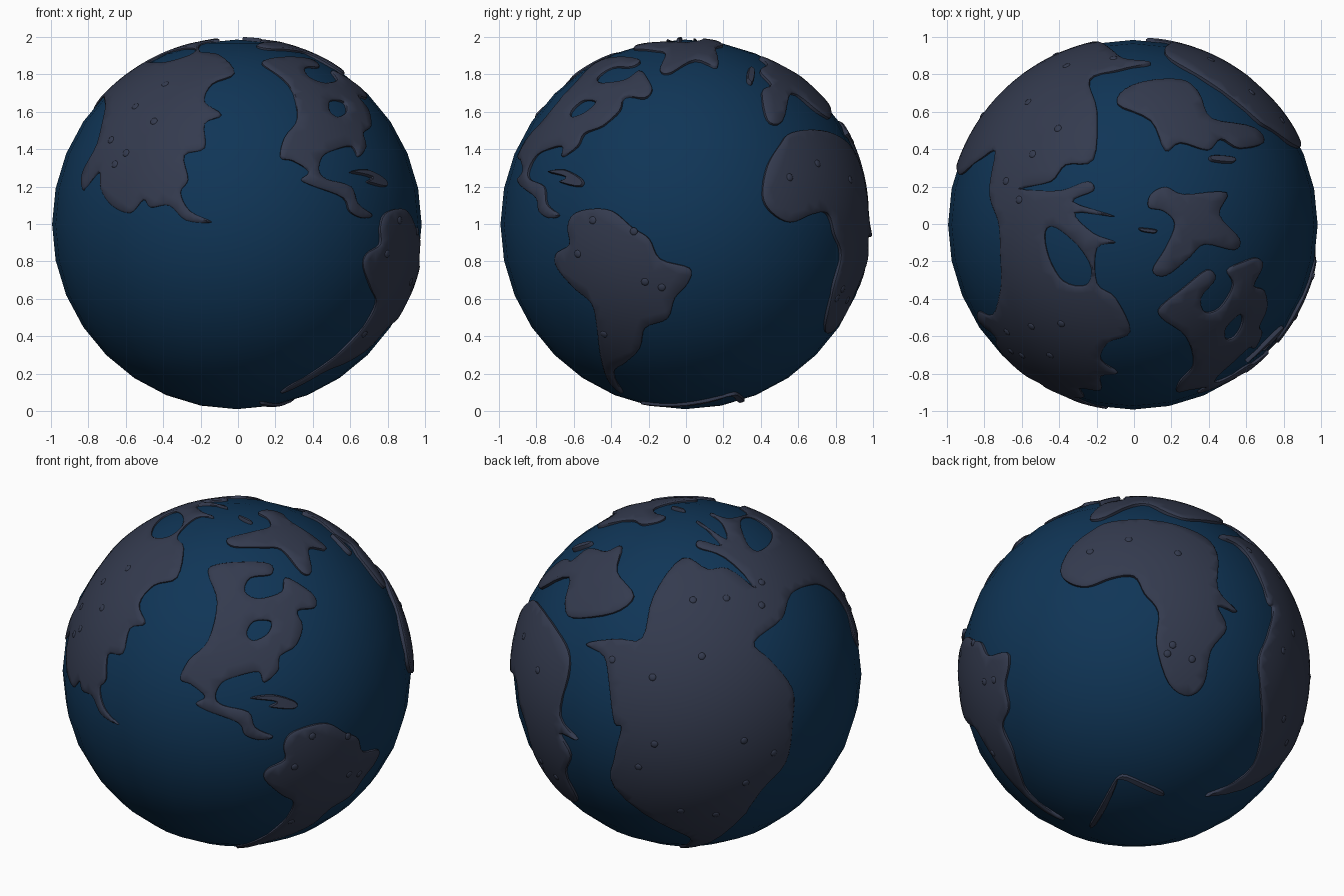
import bpy
import bmesh
from math import radians, sin, cos, sqrt, pi, acos
from mathutils import Vector, Matrix
from mathutils.geometry import delaunay_2d_cdt

cube = bpy.data.objects.get("Cube")
if cube:
    bpy.data.objects.remove(cube)

CENTRE = Vector((0, 0, 1))
RIM, TOP, FOOT = 0.992, 1.0, 0.955

# Directions from which coastlines are plotted: turn around z, then tilt up
FACES = {"front": (0, 0), "right": (90, 0), "top": (0, 90),
         "west": (35, 25), "east": (215, 25), "south": (140, -28)}


def make_material(name, colour):
    mat = bpy.data.materials.new(name)
    mat.use_nodes = True
    mat.diffuse_color = colour
    shader = mat.node_tree.nodes["Principled BSDF"]
    shader.inputs["Base Color"].default_value = colour
    shader.inputs["Roughness"].default_value = 0.8
    return mat


sea_blue = make_material("sea_blue", (0.005, 0.036, 0.095, 1))
land_slate = make_material("land_slate", (0.034, 0.043, 0.077, 1))


def finish(bm, name, mat, angle):
    mesh = bpy.data.meshes.new(name)
    bm.to_mesh(mesh)
    bm.free()
    mesh.materials.append(mat)
    mesh.shade_smooth()
    mesh.set_sharp_from_angle(angle=radians(angle))
    obj = bpy.data.objects.new(name, mesh)
    obj.location = CENTRE
    bpy.context.collection.objects.link(obj)
    return obj


def on_globe(face, u, v):
    """Unit vector of a point plotted in hundredths on one face of the globe."""
    turn, tilt = (radians(angle) for angle in FACES[face])
    u, v = u / 100, v / 100
    side = Vector((cos(turn), sin(turn), 0))
    level = Vector((sin(turn), -cos(turn), 0))
    up = Vector((0, 0, cos(tilt))) - level * sin(tilt)
    out = level * cos(tilt) + Vector((0, 0, sin(tilt)))
    depth = sqrt(max(0, 1 - u * u - v * v))
    return (side * u + up * v + out * depth).normalized()


def coastline(parts, steps=4):
    """Smooth closed loop through the plotted points."""
    pts = [on_globe(face, u, v) for face, plot in parts for u, v in plot]
    n, loop = len(pts), []
    for i in range(n):
        a, b, c, d = (pts[(i + k) % n] for k in (-1, 0, 1, 2))
        for s in range(steps):
            t = s / steps
            p = b + (c - a) * (t / 2) + (a * 2 - b * 5 + c * 4 - d) * (t * t / 2) \
                + (b * 3 - a - c * 3 + d) * (t ** 3 / 2)
            loop.append(p.normalized())
    return loop


def inside(p, loops):
    odd = False
    for loop in loops:
        a = loop[-1]
        for b in loop:
            if (a.y > p.y) != (b.y > p.y):
                if p.x < (b.x - a.x) * (p.y - a.y) / (b.y - a.y) + a.x:
                    odd = not odd
            a = b
    return odd


def spread(count):
    """Even scatter of points over the whole globe."""
    for i in range(count):
        z = 1 - (2 * i + 1) / count
        r, t = sqrt(1 - z * z), i * pi * (3 - sqrt(5))
        yield Vector((r * cos(t), r * sin(t), z))


def build_land(name, shore, holes=(), bevel=0.01):
    loops = [coastline(parts) for parts in (shore, *holes)]
    mid = sum(loops[0], Vector()).normalized()
    ex = mid.orthogonal().normalized()
    ey = mid.cross(ex)

    def flatten(p):
        angle = acos(max(-1, min(1, p.dot(mid))))
        flat = Vector((p.dot(ex), p.dot(ey)))
        return flat.normalized() * angle

    def wrap(q):
        way = q.normalized()
        return mid * cos(q.length) + (ex * way.x + ey * way.y) * sin(q.length)

    flat = [[flatten(p) for p in loop] for loop in loops]
    points, edges = [], []
    for loop in flat:
        start, n = len(points), len(loop)
        points += loop
        edges += [(start + i, start + (i + 1) % n) for i in range(n)]
    shore_points = list(points)
    reach = max(p.length for p in points)
    for p in spread(4000):
        q = flatten(p)
        if q.length < reach and inside(q, flat):
            if min((q - s).length_squared for s in shore_points) > 0.0006:
                points.append(q)
    verts, _, tris, *_ = delaunay_2d_cdt(points, edges, [], 0, 0.00001)

    bm = bmesh.new()
    made = [bm.verts.new(wrap(q)) for q in verts]
    for tri in tris:
        if inside(sum((verts[i] for i in tri), Vector((0, 0))) / len(tri), flat):
            bm.faces.new([made[i] for i in tri])
    bmesh.ops.delete(bm, geom=[v for v in bm.verts if not v.link_faces], context="VERTS")
    bm.normal_update()
    # rounded rim, then a wall sunk below the sea
    bmesh.ops.inset_region(bm, faces=bm.faces[:], thickness=bevel,
                           use_boundary=True, use_even_offset=False)
    for v in bm.verts:
        v.co = v.co.normalized() * (RIM if v.is_boundary else TOP)
    border = [e for e in bm.edges if e.is_boundary]
    wall = bmesh.ops.extrude_edge_only(bm, edges=border)["geom"]
    for v in wall:
        if isinstance(v, bmesh.types.BMVert):
            v.co = v.co.normalized() * FOOT
    bmesh.ops.recalc_face_normals(bm, faces=bm.faces[:])
    return finish(bm, name, land_slate, 50)


# Sea ball
bm = bmesh.new()
bmesh.ops.create_uvsphere(bm, u_segments=32, v_segments=16, radius=0.988,
                          matrix=Matrix.Translation((-0.006, -0.004, -0.002)))
finish(bm, "sea", sea_blue, 60)

# Great eastern landmass with an inland sea
build_land("eastern_continent", [
    ("top", [(9, 87), (-9, 83), (-24, 78), (-20, 61), (-22, 35), (-37, 32), (-45, 23),
             (-61, 19), (-40, 18), (-25, 23), (-22, 18), (-33, 12), (-10, 4), (-32, 6),
             (-22, -5), (-10, -10), (-20, -13), (-20, -32), (-10, -40), (-2, -58),
             (-14, -64), (-18, -73)]),
    ("front", [(-9, 59), (-18, 54), (-18, 41), (-29, 37), (-27, 24), (-31, 17), (-26, 7),
               (-14, 1), (-28, 2), (-37, 10), (-47, 9), (-51, 13), (-58, 6), (-68, 10),
               (-74, 19), (-75, 28), (-83, 18), (-84, 27), (-76, 43)]),
    ("top", [(-72, -35), (-72, -20), (-73, 0), (-78, 16)]),
    ("east", [(39, 17), (48, 7), (61, -10), (61, -29), (57, -52), (43, -68), (28, -87)]),
    ("south", [(41, -73), (63, -61), (72, -45)]),
    ("east", [(-41, -66), (-41, -49), (-37, -32), (-41, -29), (-44, -7), (-47, 9)]),
], [[("top", [(-48, -4), (-42, -2), (-30, -12), (-23, -24), (-26, -33), (-38, -31),
              (-46, -18)])]])

# Northern peninsula continent
build_land("northern_continent", [
    ("top", [(-9, 65), (-1, 75), (25, 78), (35, 71), (42, 57), (65, 52), (70, 44),
             (57, 41), (47, 46), (40, 40), (25, 44), (17, 40), (9, 56)])])

# Southern continent with its horn
build_land("southern_continent", [
    ("south", [(-42, 56), (-36, 69), (-24, 79), (-13, 84), (17, 84), (41, 75), (48, 64),
               (48, 45), (59, 32), (48, 35), (53, 22), (44, 9), (40, -10), (31, -17),
               (20, -10), (13, 12), (14, 31), (6, 42), (0, 52), (-13, 51), (-27, 46),
               (-38, 49)])])

# Polar island
build_land("polar_island", [
    ("top", [(9, 16), (17, 20), (27, 16), (50, 17), (46, 5), (57, -8), (54, -14),
             (38, -11), (30, -18), (17, -28), (10, -25), (17, -13), (22, 0), (16, 7),
             (8, 9)])])

# Western continent with a lake and a narrow land bridge
build_land("western_continent", [
    ("west", [(-14, 61), (1, 63), (18, 62), (19, 56), (7, 54), (4, 46), (12, 42), (25, 46),
              (27, 54), (37, 49), (44, 43), (44, 37), (34, 35), (37, 26), (33, 15),
              (24, 9), (23, 1), (15, -6), (12, 0), (1, -2), (-9, -6), (-13, -14),
              (-9, -19), (6, -23), (10, -32), (20, -37), (13, -39), (4, -36), (0, -29),
              (-18, -22), (-24, -18), (-19, -14), (-27, -7), (-33, -4), (-28, 7),
              (-17, 18), (-12, 40), (-17, 56)])],
    [[("west", [(5, 22), (9, 29), (19, 29), (17, 22), (9, 18)])]])

# South western continent
build_land("south_western_continent", [
    ("right", [(-61, 5), (-52, 8), (-40, 7), (-29, -2), (-20, -8), (-14, -19), (2, -24),
               (1, -32), (-6, -40), (-10, -51), (-22, -56), (-25, -67), (-33, -75),
               (-39, -80), (-34, -91), (-41, -86), (-46, -72), (-48, -56), (-51, -43),
               (-60, -35), (-70, -23), (-70, -16), (-63, -11), (-64, -2)])])

# Small islands
ISLANDS = {
    "warm_island": ("west", [(7, -15), (20, -13), (33, -17), (32, -21), (18, -20), (22, -17)]),
    "misty_island": ("top", [(42, 37), (54, 36), (53, 33), (42, 34)]),
    "arctic_island": ("top", [(3, -2), (12, -3), (11, -5), (4, -4)]),
    "ice_ridge": ("south", [(-25, -88), (-12, -66), (-10, -67), (-22, -89)]),
    "ice_shelf": ("south", [(-10, -64), (-4, -62), (15, -70), (15, -73), (-4, -65)]),
}
for name, plot in ISLANDS.items():
    build_land(name, [plot], bevel=0.005)

# Low rounded hills
HILLS = {
    "east": [(4, 41), (23, 42), (43, 38), (-42, 7), (-19, -3), (9, 9), (-18, -41),
             (-27, -54), (33, -39), (34, -63), (-3, -79), (17, -81), (50, -46), (43, 51)],
    "right": [(-50, 2), (-28, -4), (-58, -16), (-13, -34), (-22, -31), (-44, -59)],
    "front": [(-55, 63), (-45, 55), (-39, 75), (-68, 45), (-66, 32), (-60, 38)],
    "south": [(-3, 73), (25, 65), (-25, 66), (19, 7), (33, 4), (22, 12)],
}
bm = bmesh.new()
for face, spots in HILLS.items():
    for u, v in spots:
        p = on_globe(face, u, v)
        spin = p.to_track_quat("Z", "Y").to_matrix().to_4x4()
        bmesh.ops.create_icosphere(
            bm, subdivisions=2, radius=0.022,
            matrix=Matrix.Translation(p * 0.997) @ spin @ Matrix.Diagonal((1, 1, 0.4, 1)))
finish(bm, "hills", land_slate, 60)
